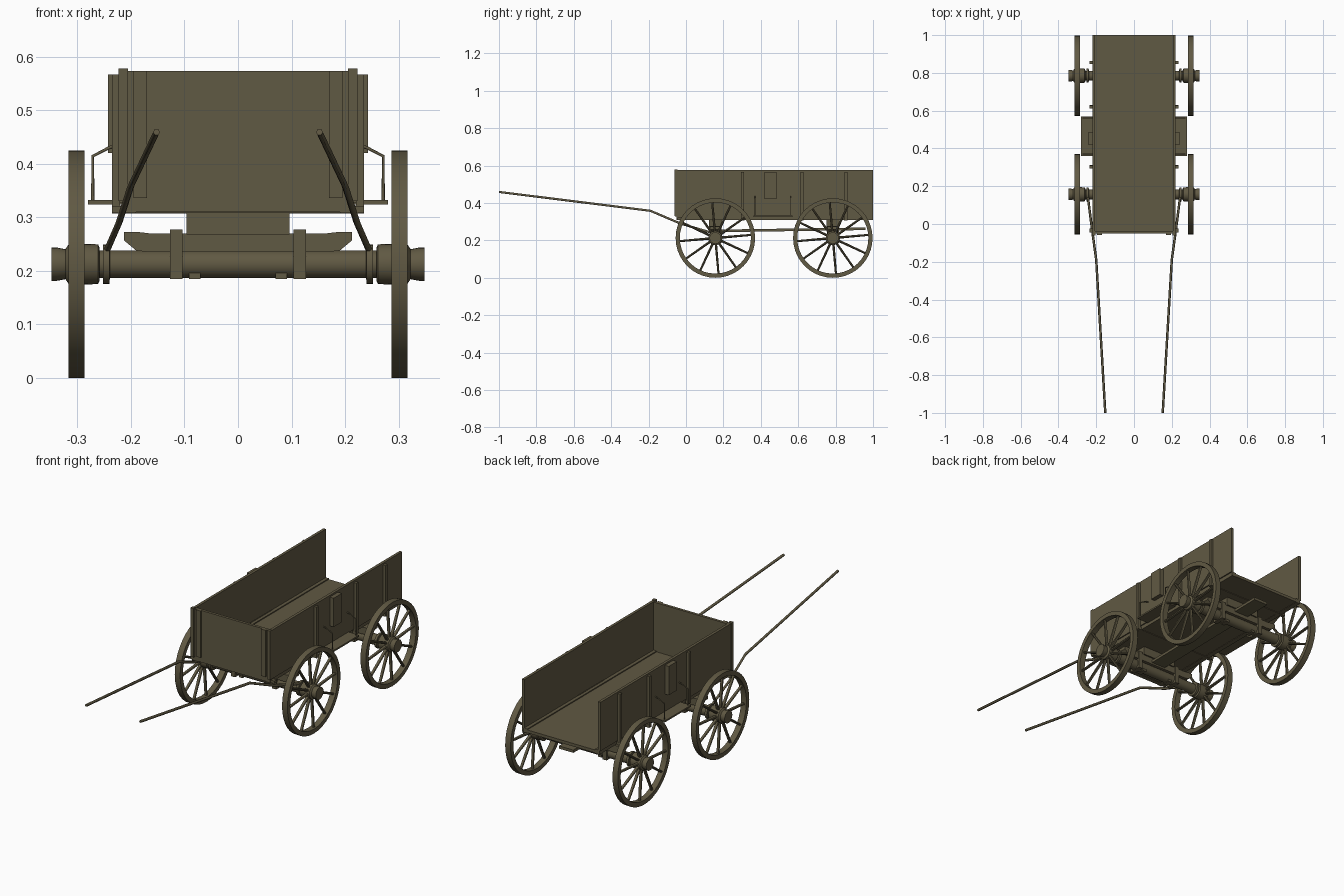
import bpy, bmesh, math
from mathutils import Vector, Matrix

if "Cube" in bpy.data.objects:
    bpy.data.objects.remove(bpy.data.objects["Cube"])

wood = bpy.data.materials.new("weathered wood")
wood.diffuse_color = (0.118, 0.10, 0.056, 1)
wood.use_nodes = True
wood.node_tree.nodes["Principled BSDF"].inputs["Base Color"].default_value = wood.diffuse_color


def finish(name, bm, smooth=False):
    bmesh.ops.recalc_face_normals(bm, faces=bm.faces)
    me = bpy.data.meshes.new(name)
    bm.to_mesh(me)
    bm.free()
    me.materials.append(wood)
    ob = bpy.data.objects.new(name, me)
    bpy.context.collection.objects.link(ob)
    if smooth:
        bpy.ops.object.select_all(action='DESELECT')
        ob.select_set(True)
        bpy.context.view_layer.objects.active = ob
        bpy.ops.object.shade_smooth_by_angle(angle=math.radians(35))
    return ob


def box(name, x, y, z):
    """Box from (min, max) ranges."""
    bm = bmesh.new()
    bmesh.ops.create_cube(bm, size=1)
    for v in bm.verts:
        v.co = Vector([r[0] if c < 0 else r[1] for c, r in zip(v.co, (x, y, z))])
    return finish(name, bm)


def pair(name, x, y, z):
    """Mirrored left and right boxes."""
    box(name + "_right", x, y, z)
    box(name + "_left", (-x[1], -x[0]), y, z)


def lathe(name, profile, y, z, segs=24, closed=False):
    """Turn (x, radius) points around an axle line parallel to x."""
    bm = bmesh.new()
    rings = [[bm.verts.new((px, y + r * math.cos(2 * math.pi * i / segs),
                            z + r * math.sin(2 * math.pi * i / segs)))
              for i in range(segs)] for px, r in profile]
    loops = list(zip(rings, rings[1:]))
    if closed:
        loops.append((rings[-1], rings[0]))
    else:
        bm.faces.new(rings[0])
        bm.faces.new(rings[-1])
    for a, b in loops:
        for i in range(segs):
            j = (i + 1) % segs
            bm.faces.new((a[i], a[j], b[j], b[i]))
    return finish(name, bm, True)


def rod(name, pts, radius):
    """Round bar along straight segments."""
    cu = bpy.data.curves.new(name, 'CURVE')
    cu.dimensions = '3D'
    cu.bevel_depth = radius
    cu.bevel_resolution = 1
    cu.use_fill_caps = True
    sp = cu.splines.new('POLY')
    sp.points.add(len(pts) - 1)
    for p, co in zip(sp.points, pts):
        p.co = (*co, 1)
    cu.materials.append(wood)
    ob = bpy.data.objects.new(name, cu)
    bpy.context.collection.objects.link(ob)


def extrude_y(name, outline, y0, y1):
    """Extrude an x-z outline along y."""
    bm = bmesh.new()
    f = bm.faces.new([bm.verts.new((x, y0, z)) for x, z in outline])
    new = bmesh.ops.extrude_face_region(bm, geom=[f])["geom"]
    bmesh.ops.translate(bm, vec=(0, y1 - y0, 0),
                        verts=[v for v in new if isinstance(v, bmesh.types.BMVert)])
    return finish(name, bm)


AXLE_Z = 0.2125


def wheel(name, side, y):
    cx = side * 0.301
    # rim
    lathe(name + "_rim", [(cx - .015, .190), (cx - .015, .2125),
                          (cx + .015, .2125), (cx + .015, .190)], y, AXLE_Z, 40, True)
    # hub
    prof = [(.258, .030), (.261, .037), (.285, .038), (.316, .037), (.322, .028),
            (.338, .031), (.348, .031)]
    lathe(name + "_hub", [(side * x, r) for x, r in prof], y, AXLE_Z)
    # twelve spokes
    bm = bmesh.new()
    for i in range(12):
        m = (Matrix.Translation((cx, y, AXLE_Z))
             @ Matrix.Rotation(math.radians(5 + 30 * i), 4, 'X')
             @ Matrix.Translation((0, 0, .113)) @ Matrix.Diagonal((1.4, 1, 1, 1)))
        bmesh.ops.create_cone(bm, cap_ends=True, segments=8, radius1=.0065,
                              radius2=.0055, depth=.164, matrix=m)
    finish(name + "_spokes", bm, True)


# running gear
for end, y in (("front", .157), ("rear", .785)):
    for label, s in (("left", -1), ("right", 1)):
        wheel(f"{end}_{label}_wheel", s, y)
    lathe(end + "_axle", [(-.252, .037), (-.240, .037), (-.239, .025), (.239, .025),
                          (.240, .037), (.252, .037)], y, AXLE_Z)
    lathe(end + "_axle_core", [(-.27, .026), (.27, .026)], y, AXLE_Z)
    half = [(.165, .235), (.19, .238), (.213, .257), (.213, .273), (.19, .273), (.165, .270)]
    extrude_y(end + "_bolster", half + [(-x, z) for x, z in reversed(half)],
              y - .028, y + .028)
    box(end + "_bolster_block", (-.096, .096), (y - .035, y + .035), (.268, .312))
    pair(end + "_axle_clamp", (.104, .127), (y - .032, y + .032), (.185, .277))
    pair(end + "_axle_lug", (.070, .091), (y - .02, y + .02), (.185, .205))

# reach board joining the axles
reach = box("reach_board", (-.04, .04), (.13, .96), (.243, .257))
for v in reach.data.vertices:
    if v.co.y > .5:
        v.co.z += .012

# wagon box
box("floor", (-.212, .212), (-.05, 1.0), (.310, .325))
pair("side_board", (.207, .221), (-.058, 1.0), (.328, .575))
pair("side_sill", (.19, .215), (-.05, 1.0), (.308, .33))
box("front_board", (-.208, .208), (-.050, -.036), (.325, .573))
pair("front_batten", (.170, .195), (-.058, -.049), (.336, .573))
pair("front_corner_post", (.205, .223), (-.062, -.046), (.330, .578))
box("front_sill", (-.235, .235), (-.045, -.025), (.308, .321))
for i, y in enumerate((.303, .62, .855)):
    box(f"cross_beam_{i}", (-.235, .235), (y - .009, y + .009), (.307, .322))
    pair(f"side_batten_{i}", (.220, .235), (y - .008, y + .008), (.322, .566))
pair("side_plate", (.220, .243), (.42, .485), (.42, .566))

# side steps hung on bent rods
pair("step_board", (.205, .28), (.36, .57), (.324, .332))
for s, label in ((-1, "left"), (1, "right")):
    for i, y in enumerate((.37, .56)):
        rod(f"step_hanger_{label}_{i}", [(s * .271, y, .328), (s * .271, y, .414),
                                         (s * .24, y, .430), (s * .219, y, .436)], .003)
    # pulling shafts
    rod("shaft_" + label, [(s * .246, .157, .235), (s * .222, -.03, .290),
                           (s * .20, -.19, .358), (s * .152, -1.0, .459)], .0065)
